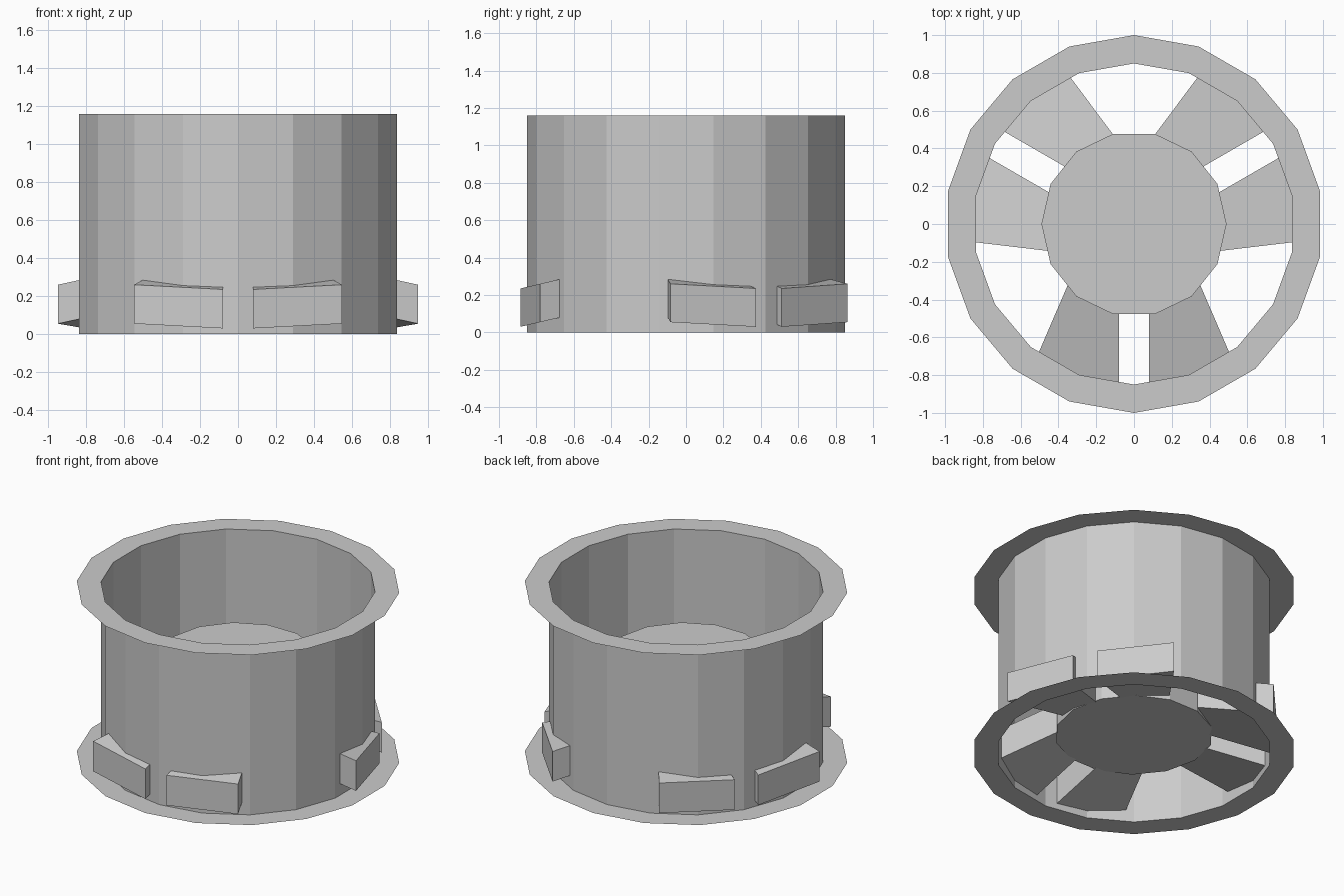
import bpy, bmesh
from math import sin, cos, tau
from mathutils import Matrix

if "Cube" in bpy.data.objects:
    bpy.data.objects.remove(bpy.data.objects["Cube"])

HEIGHT = 1.16


def finish(bm, name):
    bmesh.ops.recalc_face_normals(bm, faces=bm.faces)
    me = bpy.data.meshes.new(name)
    bm.to_mesh(me)
    bm.free()
    ob = bpy.data.objects.new(name, me)
    bpy.context.collection.objects.link(ob)
    return ob


# Rim: thin open barrel with a flat flange at each end, 18 sides
bm = bmesh.new()
profile = [(1.0, 0), (0.85, 0), (0.85, HEIGHT), (1.0, HEIGHT)]
rings = [[bm.verts.new((r * sin(tau * i / 18), r * cos(tau * i / 18), z))
          for i in range(18)] for r, z in profile]
for a, b in zip(rings, rings[1:]):
    for i in range(18):
        j = (i + 1) % 18
        bm.faces.new((a[i], a[j], b[j], b[i]))
finish(bm, "rim_barrel")

# Hub: 14-sided drum in the middle
bm = bmesh.new()
rings = [[bm.verts.new((0.49 * cos(tau * i / 14), 0.49 * sin(tau * i / 14), z))
          for i in range(14)] for z in (0.13, 0.69)]
bm.faces.new(rings[0][::-1])
bm.faces.new(rings[1])
for i in range(14):
    j = (i + 1) % 14
    bm.faces.new((rings[0][i], rings[0][j], rings[1][j], rings[1][i]))
finish(bm, "hub")


# Spokes: three mirrored pairs, sloping down towards the outside
def spoke(name, side, turn):
    plan = [(0.08, -0.43), (0.08, -0.885), (0.547, -0.78), (0.338, -0.293)]
    bm = bmesh.new()
    low, high = [[bm.verts.new((side * x, y, z + 0.235 * (y + 0.885)))
                  for x, y in plan] for z in (0.03, 0.235)]
    bm.faces.new(low)
    bm.faces.new(high)
    for i in range(4):
        j = (i + 1) % 4
        bm.faces.new((low[i], low[j], high[j], high[i]))
    bm.transform(Matrix.Rotation(turn, 4, 'Z'))
    finish(bm, name)


for k in range(3):
    for side, label in ((-1, "left"), (1, "right")):
        spoke(f"spoke_{k + 1}_{label}", side, k * tau / 3)
